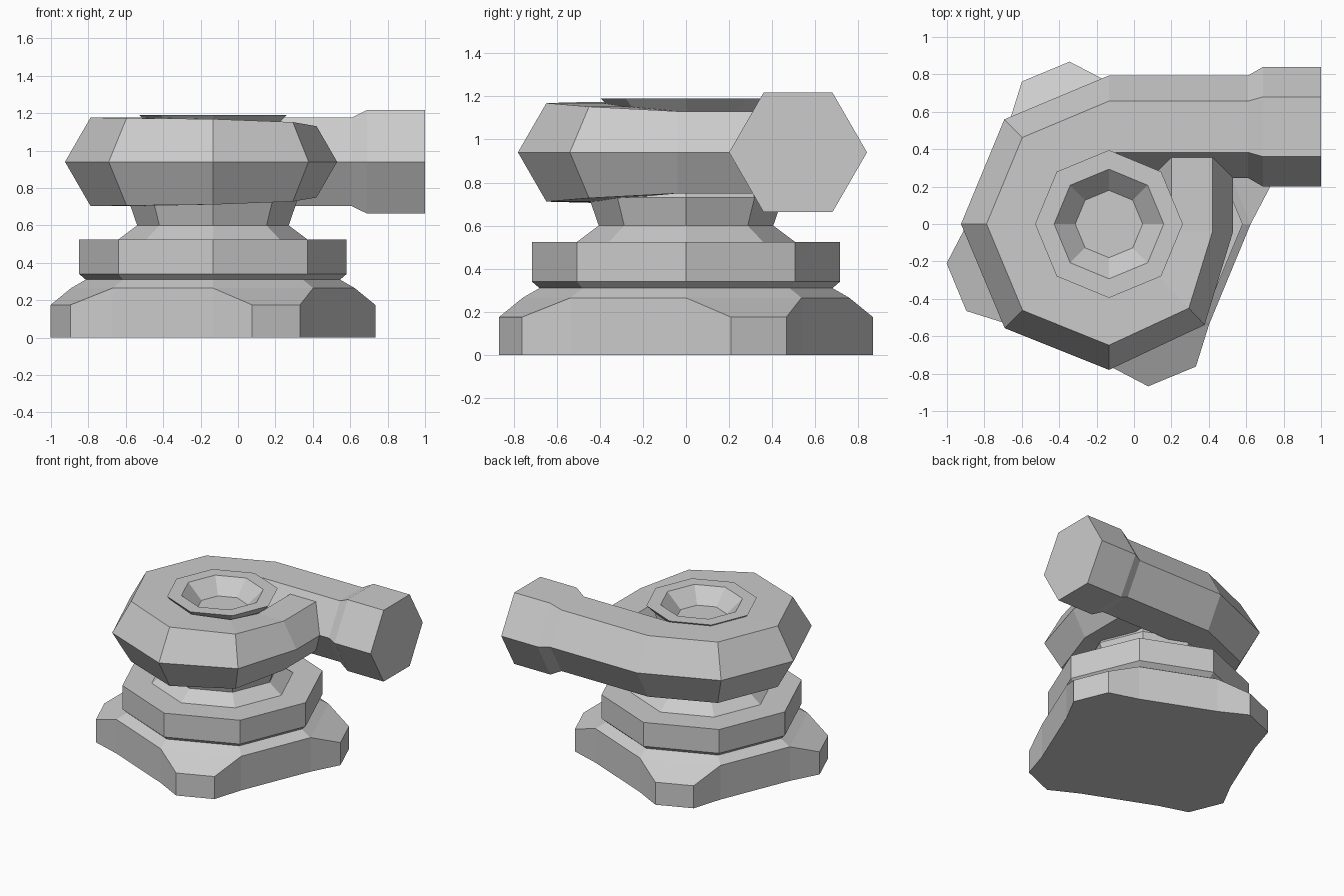
import bpy
import bmesh
from math import sin, cos, pi, radians
from mathutils import Vector

cube = bpy.data.objects.get("Cube")
if cube:
    bpy.data.objects.remove(cube, do_unlink=True)

AXIS = Vector((-0.134, 0, 0))

grey = bpy.data.materials.new("cast_grey")
grey.use_nodes = True
colour = (0.6, 0.6, 0.6, 1)
grey.diffuse_color = colour
for node in grey.node_tree.nodes:
    if node.type == 'BSDF_PRINCIPLED':
        node.inputs["Base Color"].default_value = colour


def polar(radius, degrees, z=0.0):
    a = radians(degrees)
    return AXIS + Vector((radius * cos(a), radius * sin(a), z))


def finish(bm, name):
    bmesh.ops.recalc_face_normals(bm, faces=bm.faces)
    mesh = bpy.data.meshes.new(name)
    bm.to_mesh(mesh)
    bm.free()
    mesh.materials.append(grey)
    obj = bpy.data.objects.new(name, mesh)
    bpy.context.collection.objects.link(obj)
    return obj


def loft(name, rings):
    """Skin a list of equal-length point rings and cap both ends."""
    bm = bmesh.new()
    loops = [[bm.verts.new(p) for p in ring] for ring in rings]
    n = len(loops[0])
    for a, b in zip(loops, loops[1:]):
        for i in range(n):
            j = (i + 1) % n
            bm.faces.new((a[i], a[j], b[j], b[i]))
    bm.faces.new(loops[0])
    bm.faces.new(loops[-1])
    return finish(bm, name)


def octagon_stack(name, profile):
    return loft(name, [[polar(r, 45 * k, z) for k in range(8)] for r, z in profile])


def hex_tube(name, stations):
    """Hexagonal tube; each station is centre, outward direction, radius."""
    rings = []
    for centre, outward, r in stations:
        rings.append([centre + outward * (r * cos(k * pi / 3))
                      + Vector((0, 0, r * sin(k * pi / 3))) for k in range(6)])
    return loft(name, rings)


# Base flange: octagon with sloping ears on alternate sides
bm = bmesh.new()
outline, octagon, ears = [], [], []
for q in range(0, 360, 90):
    corners = [(0.758, q, 0.265), (0.893, q + 13.6, 0.175),
               (0.893, q + 31.4, 0.175), (0.758, q + 45, 0.265)]
    top = [bm.verts.new(polar(*c)) for c in corners]
    low = [bm.verts.new(polar(r, a)) for r, a, z in corners]
    outline += list(zip(low, top))
    octagon += [top[0], top[3]]
    bm.faces.new(top)
for (a, b), (c, d) in zip(outline, outline[1:] + outline[:1]):
    bm.faces.new((a, c, d, b))
bm.faces.new([low for low, top in outline])
bm.faces.new(octagon)
finish(bm, "base_flange")

# Collar and neck rising into the housing
octagon_stack("collar", [(0.758, 0.265), (0.68, 0.31), (0.715, 0.34),
                         (0.715, 0.525), (0.505, 0.525), (0.405, 0.6),
                         (0.45, 0.73), (0.36, 0.9)])

# Inlet ring with a sunken funnel
octagon_stack("inlet_ring", [(0.3, 0.85), (0.33, 1.125), (0.395, 1.19),
                             (0.293, 1.19), (0.18, 1.08)])

# Spiral housing leading to the flared outlet pipe
MID = 0.94
north, east = Vector((0, 1, 0)), Vector((1, 0, 0))
stations = [(Vector((x, 0.52, MID)), north, r)
            for x, r in ((1.0, 0.32), (0.69, 0.32), (0.61, 0.274))]
for angle, distance, r in ((90, 0.52, 0.274), (135, 0.518, 0.273),
                           (180, 0.518, 0.273), (225, 0.518, 0.27),
                           (270, 0.516, 0.264), (313.5, 0.498, 0.245)):
    outward = polar(1, angle) - AXIS
    stations.append((polar(distance, angle, MID), outward, r))
stations += [(Vector((0.31, y, MID)), east, 0.22) for y in (-0.04, 0.45)]
hex_tube("spiral_housing", stations)
